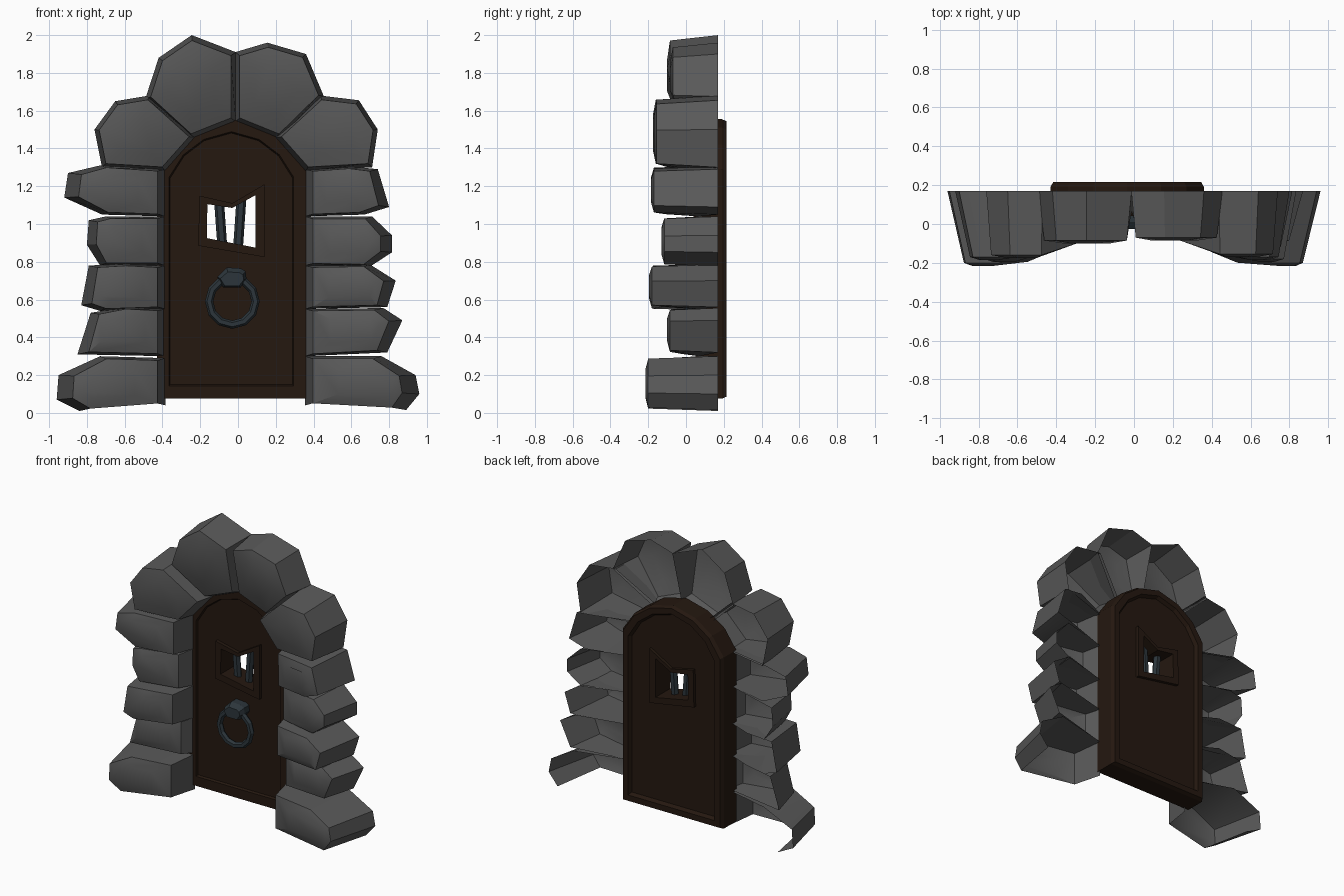
import bpy, bmesh, math
from mathutils import Vector

if "Cube" in bpy.data.objects:
    bpy.data.objects.remove(bpy.data.objects["Cube"])


def material(name, rgb):
    m = bpy.data.materials.new(name)
    m.diffuse_color = (*rgb, 1)
    m.use_nodes = True
    m.node_tree.nodes["Principled BSDF"].inputs["Base Color"].default_value = m.diffuse_color
    return m


STONE = material("stone", (0.10, 0.10, 0.10))
WOOD = material("wood", (0.018, 0.009, 0.005))
IRON = material("iron", (0.025, 0.036, 0.044))


def ccw(pts):
    """Outline anticlockwise seen from the front, first edge kept first."""
    n = len(pts)
    area = sum(pts[i][0] * pts[(i + 1) % n][1] - pts[(i + 1) % n][0] * pts[i][1] for i in range(n))
    return pts if area > 0 else pts[1::-1] + pts[:1:-1]


def mean(pts):
    return sum(p[0] for p in pts) / len(pts), sum(p[1] for p in pts) / len(pts)


def ring(pts, y, sx=1.0, sz=1.0, centre=None):
    """Outline (x, z) placed at depth y and scaled about its centre."""
    cx, cz = centre or mean(pts)
    return [(cx + (x - cx) * sx, y, cz + (z - cz) * sz) for x, z in pts]


def reach(x, z):
    """Distance from the doorway's centre line (or arch centre)."""
    return math.hypot(x + .015, max(0, z - 1.2))


def lean(points):
    """Push the parts of a stone's front near the doorway backwards."""
    return [(x, y + .3 * max(0, .6 - reach(x, z)), z) for x, y, z in points]


def loft(name, rings, mat, caps=(True, True), closed=False, skip=None):
    """Skin rings ordered from front to back."""
    bm = bmesh.new()
    vs = [[bm.verts.new(p) for p in r] for r in rings]
    n = len(vs[0])
    pairs = list(zip(vs, vs[1:])) + ([(vs[-1], vs[0])] if closed else [])
    for k, (a, b) in enumerate(pairs):
        for i in range(n):
            j = (i + 1) % n
            if skip != (k, i):
                bm.faces.new((a[j], a[i], b[i], b[j]))
    if caps[0]:
        bm.faces.new(vs[0])
    if caps[1]:
        bm.faces.new(vs[-1][::-1])
    me = bpy.data.meshes.new(name)
    bm.to_mesh(me)
    bm.free()
    me.materials.append(mat)
    ob = bpy.data.objects.new(name, me)
    bpy.context.collection.objects.link(ob)
    return ob


def stone(name, outline, front, sx, sz, centre=None, open_bottom=False):
    """Hollow-backed boulder: bulging front, flared sides, jamb stopping at the door."""
    p = ccw(outline)
    back = [(x, .07 if reach(x, z) < .42 else y, z) for x, y, z in ring(p, .17)]
    ob = loft(name, [lean(ring(p, front, 0.5, 0.5)), lean(ring(p, front + 0.015, sx, sz, centre)), back],
              STONE, caps=(True, False), skip=(1, 0) if open_bottom else None)
    bpy.ops.object.select_all(action='DESELECT')
    ob.select_set(True)
    bpy.context.view_layer.objects.active = ob
    bpy.ops.object.shade_smooth_by_angle(angle=math.radians(30))


# Column stones, bottom to top: outlines start at the inner bottom corner
L, R = -0.385, 0.355
left = [
    [(L, .04), (-.84, .01), (-.96, .07), (-.95, .20), (-.73, .30), (L, .29)],
    [(L, .30), (-.85, .31), (-.78, .53), (-.60, .56), (L, .55)],
    [(L, .55), (-.73, .54), (-.83, .57), (-.79, .78), (-.60, .79), (L, .78)],
    [(L, .78), (-.73, .78), (-.80, .89), (-.79, 1.02), (-.70, 1.04), (L, 1.04)],
    [(L, 1.04), (-.72, 1.05), (-.92, 1.14), (-.90, 1.27), (-.73, 1.31), (L, 1.29)],
]
right = [
    [(R, .04), (.89, .015), (.96, .10), (.94, .20), (.76, .30), (R, .30)],
    [(R, .30), (.79, .32), (.87, .49), (.77, .555), (R, .55)],
    [(R, .55), (.79, .56), (.835, .70), (.70, .785), (R, .78)],
    [(R, .78), (.70, .775), (.815, .85), (.815, .94), (.71, 1.04), (R, 1.04)],
    [(R, 1.04), (.67, 1.05), (.80, 1.09), (.74, 1.29), (.60, 1.305), (R, 1.29)],
]
fronts = [-.215, -.10, -.195, -.13, -.185]
for side, stones, hub in (("left", left, L - .19), ("right", right, R + .19)):
    for i, (outline, f) in enumerate(zip(stones, fronts)):
        stone(f"{side}_column_stone_{i + 1}", outline, f, .78, .91, (hub, mean(outline)[1]), i == 0)

# Arch stones, overlapping slightly where they meet
arch = [
    ([(L, 1.28), (-.72, 1.30), (-.76, 1.50), (-.65, 1.65), (-.47, 1.68), (-.225, 1.46)], -.175),
    ([(-.25, 1.445), (-.49, 1.665), (-.42, 1.88), (-.245, 2.0), (-.012, 1.91), (-.012, 1.54)], -.10),
    ([(-.014, 1.54), (-.014, 1.91), (.155, 1.96), (.36, 1.90), (.455, 1.675), (.22, 1.445)], -.085),
    ([(.195, 1.46), (.435, 1.68), (.64, 1.655), (.74, 1.50), (.71, 1.30), (R, 1.28)], -.17),
]
for i, (outline, f) in enumerate(arch):
    stone(f"arch_stone_{i + 1}", outline, f, .89, .89)

# Door slab with recessed panels on both faces
DL, DR = -.43, .36
door_shape = ccw([(DL, .075), (DR, .075), (DR, 1.29), (.27, 1.42), (.14, 1.51), (-.035, 1.555),
                  (-.21, 1.51), (-.34, 1.42), (DL, 1.29)])
mid = (-.035, .82)
door = loft("door", [ring(door_shape, .065, .82, .90, mid), ring(door_shape, .05, .835, .91, mid),
                     ring(door_shape, .05), ring(door_shape, .19), ring(door_shape, .215, .965, .985, mid),
                     ring(door_shape, .215, .86, .93, mid), ring(door_shape, .19, .83, .91, mid)], WOOD)

# Crooked window: cut through the door, then frame it
frame_shape = ccw([(-.21, .885), (.14, .825), (.14, 1.21), (-.03, 1.11), (-.205, 1.15)])
hole_shape = ccw([(-.165, .925), (.093, .875), (.093, 1.153), (-.03, 1.085), (-.162, 1.105)])
cut_shape = [((a[0] + b[0]) / 2, (a[1] + b[1]) / 2) for a, b in zip(frame_shape, hole_shape)]
cutter = loft("window_cutter", [ring(cut_shape, -.1), ring(cut_shape, .4)], WOOD)
cutter.hide_render = True
mod = door.modifiers.new("window", 'BOOLEAN')
mod.operation, mod.solver, mod.object = 'DIFFERENCE', 'EXACT', cutter
bpy.context.view_layer.objects.active = door
bpy.ops.object.modifier_apply(modifier=mod.name)
bpy.data.objects.remove(cutter)
loft("window_frame", [ring(hole_shape, .04), ring(frame_shape, .04),
                      ring(frame_shape, .212), ring(hole_shape, .212)], WOOD, caps=(False, False), closed=True)


# Window bars
def bar(name, a, b):
    a, b = Vector(a), Vector(b)
    bpy.ops.mesh.primitive_cylinder_add(vertices=6, radius=.026, depth=(b - a).length, location=(a + b) / 2)
    ob = bpy.context.object
    ob.name = name
    ob.rotation_euler = (b - a).to_track_quat('Z', 'Y').to_euler()
    ob.data.materials.append(IRON)


bar("window_bar_left", (-.083, .12, .88), (-.10, .12, 1.115))
bar("window_bar_right", (.0, .12, .87), (.018, .12, 1.135))

# Knocker ring and its bracket
bpy.ops.mesh.primitive_torus_add(major_segments=12, minor_segments=6, major_radius=.123, minor_radius=.022,
                                 location=(-.03, .015, .59), rotation=(math.radians(90), 0, 0))
knocker = bpy.context.object
knocker.name = "knocker_ring"
knocker.data.materials.append(IRON)
bracket = ccw([(-.08, .665), (.015, .665), (.045, .71), (.04, .75), (.015, .765), (-.06, .77), (-.11, .72)])
loft("knocker_bracket", [ring(bracket, -.025, .8, .7, (-.03, .69)), ring(bracket, .01), ring(bracket, .07)], IRON)
